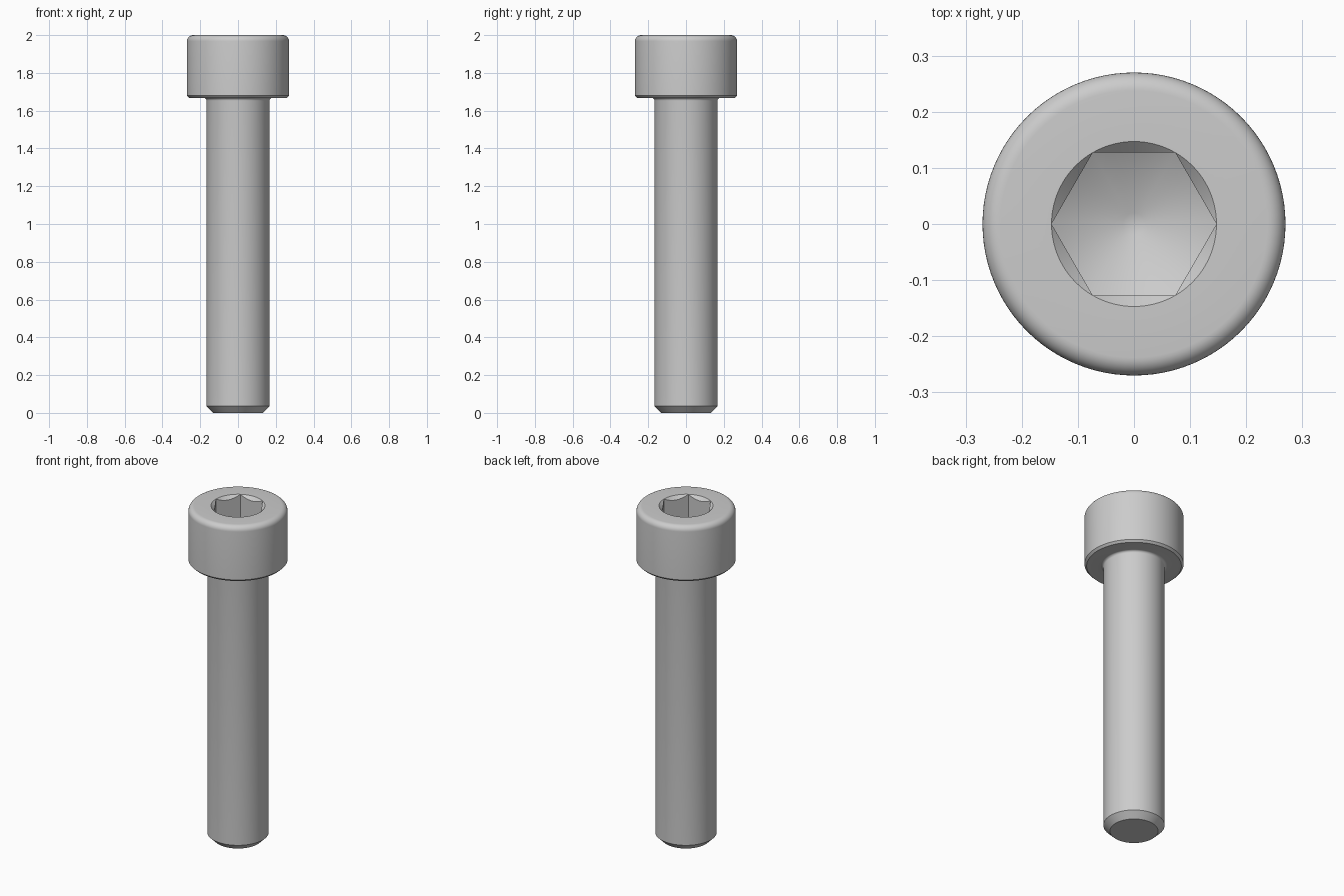
import bpy, bmesh
from math import pi, cos, sin, tan, radians

cube = bpy.data.objects.get("Cube")
if cube:
    bpy.data.objects.remove(cube, do_unlink=True)

SEGMENTS = 96            # multiple of six, so socket corners land on vertices
HEAD_R, SHANK_R = 0.27, 0.167
TOP, HEAD_BOTTOM = 2.0, 1.667
SOCKET_R, SOCKET_DEPTH = 0.147, 0.167


def arc(cr, cz, radius, start, end, steps=6):
    """Points of a circular fillet in the (radius, height) plane."""
    angles = [radians(start + (end - start) * i / steps) for i in range(steps + 1)]
    return [(cr + radius * cos(a), cz + radius * sin(a)) for a in angles]


def hex_radius(angle):
    """Distance from the axis to the hexagon wall in a given direction."""
    return SOCKET_R * cos(pi / 6) / cos(angle % (pi / 3) - pi / 6)


def round_ring(point):
    return lambda angle: point


def socket_mouth(angle):
    r = hex_radius(angle)
    return r, TOP - (SOCKET_R - r)


def socket_foot(angle):
    r = hex_radius(angle)
    return r, cone_height(r)


def cone_height(r):
    return TOP - SOCKET_DEPTH - (SOCKET_R - r) * tan(radians(30))


# Shank: chamfered tip, plain body, fillet under the head
fillet, tip = 0.014, 0.036
shank = [(SHANK_R - tip, 0), (SHANK_R, tip)]
shank += arc(SHANK_R + fillet, HEAD_BOTTOM - fillet, fillet, 180, 90)

# Head: small lower chamfer, straight side, rounded top edge, socket rim
chamfer, rounding = 0.012, 0.032
head = [(HEAD_R - chamfer, HEAD_BOTTOM), (HEAD_R, HEAD_BOTTOM + chamfer)]
head += arc(HEAD_R - rounding, TOP - rounding, rounding, 0, 90, 8)
head += [(SOCKET_R, TOP)]

# Socket: chamfered mouth, six flat walls, conical floor with a small flat
rings = [round_ring(p) for p in shank + head]
rings += [socket_mouth, socket_foot, round_ring((0.02, cone_height(0.02)))]

# Loft all rings into one closed skin
bm = bmesh.new()
loops = []
for ring in rings:
    loop = []
    for i in range(SEGMENTS):
        angle = 2 * pi * i / SEGMENTS
        r, z = ring(angle)
        loop.append(bm.verts.new((r * cos(angle), r * sin(angle), z)))
    loops.append(loop)
for low, high in zip(loops, loops[1:]):
    for i in range(SEGMENTS):
        j = (i + 1) % SEGMENTS
        bm.faces.new((low[i], low[j], high[j], high[i]))
bm.faces.new(loops[0][::-1])
bm.faces.new(loops[-1])
bmesh.ops.remove_doubles(bm, verts=bm.verts, dist=0.00002)
bmesh.ops.recalc_face_normals(bm, faces=bm.faces)
mesh = bpy.data.meshes.new("socket_head_screw")
bm.to_mesh(mesh)
bm.free()

# Plain grey steel
steel = bpy.data.materials.new("grey steel")
steel.use_nodes = True
colour = (0.6, 0.6, 0.6, 1)
steel.diffuse_color = colour
steel.node_tree.nodes["Principled BSDF"].inputs["Base Color"].default_value = colour
mesh.materials.append(steel)

screw = bpy.data.objects.new("socket_head_screw", mesh)
bpy.context.collection.objects.link(screw)
bpy.ops.object.select_all(action="DESELECT")
screw.select_set(True)
bpy.context.view_layer.objects.active = screw
bpy.ops.object.shade_smooth_by_angle(angle=radians(35))
